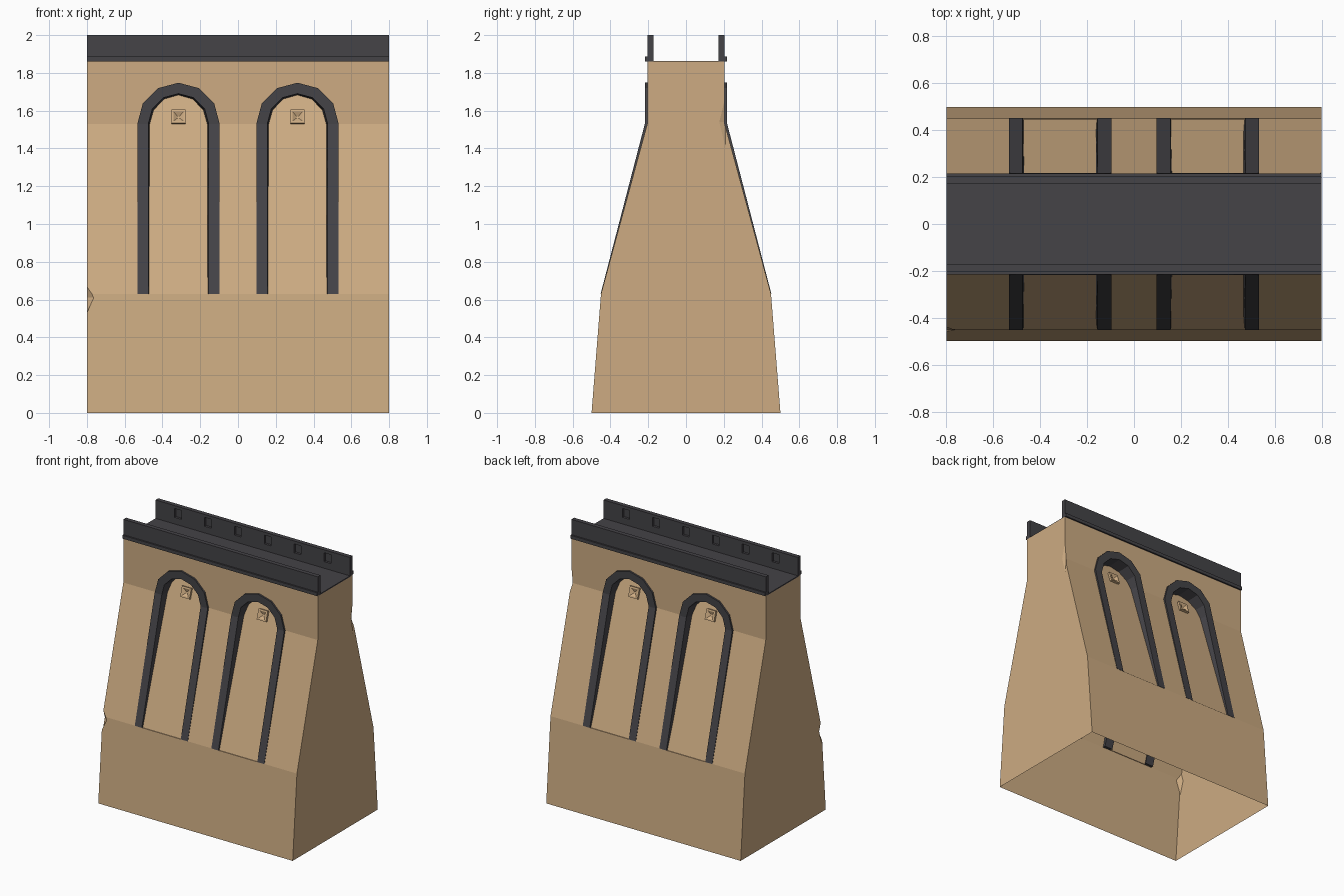
import bpy, bmesh, math
from mathutils import Vector, Matrix

if "Cube" in bpy.data.objects:
    bpy.data.objects.remove(bpy.data.objects["Cube"])


def material(name, rgb):
    m = bpy.data.materials.new(name)
    m.diffuse_color = (*rgb, 1)
    m.use_nodes = True
    m.node_tree.nodes["Principled BSDF"].inputs["Base Color"].default_value = m.diffuse_color
    return m


SAND = material("sandstone", (0.61, 0.41, 0.225))
DARK = material("charcoal_stone", (0.058, 0.056, 0.063))


def finish(name, bm, mat):
    bmesh.ops.recalc_face_normals(bm, faces=bm.faces)
    me = bpy.data.meshes.new(name)
    bm.to_mesh(me)
    bm.free()
    me.materials.append(mat)
    ob = bpy.data.objects.new(name, me)
    bpy.context.collection.objects.link(ob)
    return ob


def loft(bm, rings, closed=False):
    """Skin equal-length rings of points, capping the ends."""
    vs = [[bm.verts.new(p) for p in r] for r in rings]
    n = len(vs[0])
    for a, b in zip(vs, vs[1:]):
        for i in range(n):
            j = (i + 1) % n
            bm.faces.new((a[i], a[j], b[j], b[i]))
    bm.faces.new(vs[0])
    bm.faces.new(vs[-1])


def add_box(bm, x0, x1, y0, y1, z0, z1):
    loft(bm, [[(x, y0, z0), (x, y1, z0), (x, y1, z1), (x, y0, z1)] for x in (x0, x1)])


def cut(ob, cutter):
    cutter.hide_render = True
    mod = ob.modifiers.new("cut", 'BOOLEAN')
    mod.operation = 'DIFFERENCE'
    mod.solver = 'EXACT'
    mod.object = cutter
    bpy.context.view_layer.objects.active = ob
    bpy.ops.object.modifier_apply(modifier=mod.name)
    bpy.data.objects.remove(cutter)


Z0, Z1 = 0.63, 1.53          # start and spring line of the arches
ARCH_X = (-0.315, 0.315)
ANGLES = [math.radians(a) for a in range(180, -1, -30)]


def front_y(z):              # outer surface of the arch frames
    return 0.452 + (0.218 - 0.452) * min(1, (z - Z0) / (Z1 - Z0))


def panel_y(z):              # recessed panel plane
    return 0.445 + (0.15 - 0.445) * (z - Z0) / (1.565 - Z0)


def arch(cx, r):
    pts = [(cx - r, Z0)]
    pts += [(cx + r * math.cos(a), Z1 + r * math.sin(a)) for a in ANGLES]
    return pts + [(cx + r, Z0)]


# Tapered pier body
half = [(0.5, 0), (0.45, Z0), (0.205, Z1), (0.205, 1.86)]
profile = half + [(-y, z) for y, z in reversed(half)]
bm = bmesh.new()
loft(bm, [[(x, y, z) for y, z in profile] for x in (-0.8, 0.8)])
body = finish("pier_body", bm, SAND)

# Recessed arched panels
for s in (-1, 1):
    for cx in ARCH_X:
        bm = bmesh.new()
        pts = arch(cx, 0.19)
        loft(bm, [[(x, s * 0.8, z) for x, z in pts],
                  [(x, s * panel_y(z), z) for x, z in pts]])
        cut(body, finish("recess_cutter", bm, SAND))

# Chipped corner edges
for loc, scale in (((-0.8, -0.452, 0.61), (0.036, 0.03, 0.1)),
                   ((0.8, 0.208, 1.54), (0.012, 0.032, 0.13))):
    bm = bmesh.new()
    bmesh.ops.create_uvsphere(bm, u_segments=4, v_segments=2, radius=1)
    bmesh.ops.transform(bm, verts=bm.verts,
                        matrix=Matrix.Translation(loc) @ Matrix.Diagonal((*scale, 1)))
    cut(body, finish("chip_cutter", bm, SAND))

# Open underside
bm = bmesh.new()
bm.from_mesh(body.data)
base = [f for f in bm.faces if all(v.co.z < 1e-4 for v in f.verts)]
bmesh.ops.delete(bm, geom=base, context='FACES')
bm.to_mesh(body.data)
bm.free()

for s, side in ((-1, "front"), (1, "back")):
    for cx in ARCH_X:
        # Arch frame running down into both legs
        bm = bmesh.new()
        rings = []
        for (xo, zo), (xi, zi) in zip(arch(cx, 0.218), arch(cx, 0.16)):
            xd, zd = xi + (cx - xi) * 0.06, zi - (0.008 if zi > Z1 + 0.01 else 0)
            rings.append([(xo, s * front_y(zo), zo), (xi, s * front_y(zi), zi),
                          (xd, s * (panel_y(zd) - 0.015), zd),
                          (xo, s * (panel_y(zo) - 0.015), zo)])
        loft(bm, rings)
        finish(side + "_arch_frame", bm, DARK)

        # Small square vent with a pyramid pit, lying on the panel
        slope = Vector((0, panel_y(1.6) - panel_y(1.53), 0.07)).normalized()
        up = Vector((0, s * slope.y, slope.z))
        out = Vector((0, s * slope.z, -slope.y))
        centre = Vector((cx, s * panel_y(1.565), 1.565))

        def square(r, d):
            return [centre + Vector((a * r, 0, 0)) + up * (b * r) + out * d
                    for a, b in ((-1, -1), (1, -1), (1, 1), (-1, 1))]
        bm = bmesh.new()
        loft(bm, [square(0.038, -0.004), square(0.038, 0.016),
                  square(0.027, 0.016), square(0.004, 0.001)])
        finish(side + "_vent", bm, SAND)

    # Parapet with a row of shallow pockets on the inner face
    bm = bmesh.new()
    add_box(bm, -0.8, 0.8, s * 0.173, s * 0.205, 1.855, 2.0)
    parapet = finish(side + "_parapet", bm, DARK)
    bm = bmesh.new()
    for i in range(6):
        x = (i - 2.5) * 0.246
        add_box(bm, x - 0.028, x + 0.028, s * 0.15, s * 0.19, 1.912, 1.978)
    cut(parapet, finish("pocket_cutter", bm, DARK))

    # Ledge strip under the parapet
    bm = bmesh.new()
    add_box(bm, -0.8, 0.8, s * 0.2, s * 0.216, 1.861, 1.886)
    finish(side + "_ledge", bm, DARK)

# Channel floor between the parapets
bm = bmesh.new()
add_box(bm, -0.8, 0.8, -0.19, 0.19, 1.855, 1.863)
finish("channel_floor", bm, DARK)
